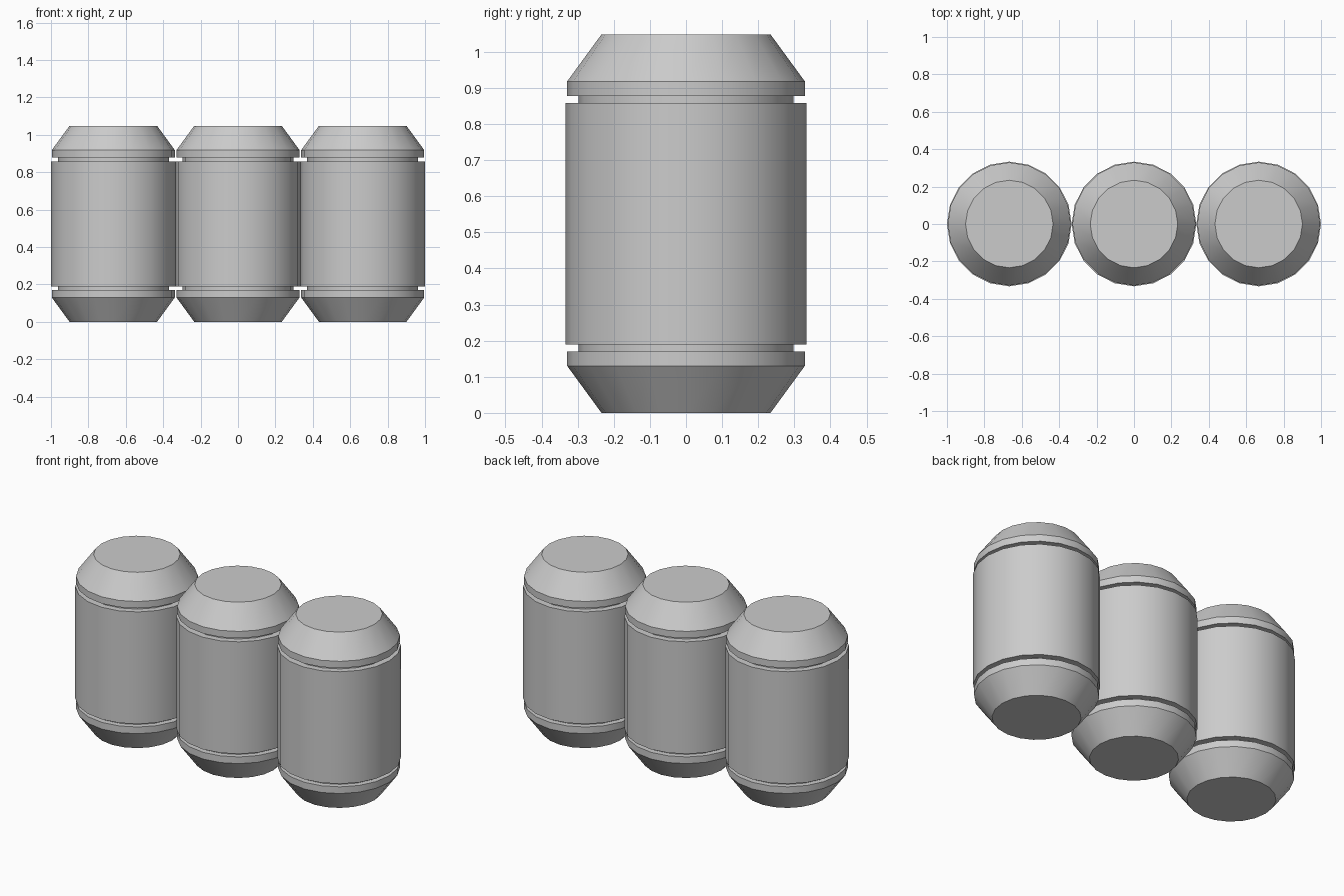
import bpy, bmesh, math

if "Cube" in bpy.data.objects:
    bpy.data.objects.remove(bpy.data.objects["Cube"])

SIDES = 20
R = 1 / 3
TOP = 1.048

# Lower half of the barrel outline (radius, height): cap, rim, groove, body
lower = [(0.234, 0), (0.329, 0.13), (0.329, 0.17), (0.297, 0.17), (0.297, 0.19), (R, 0.19)]
profile = lower + [(r, TOP - z) for r, z in reversed(lower)]


def barrel(name, x):
    bm = bmesh.new()
    rings = []
    for r, z in profile:
        rings.append([bm.verts.new((r * math.cos(2 * math.pi * i / SIDES),
                                    r * math.sin(2 * math.pi * i / SIDES), z))
                      for i in range(SIDES)])
    # Walls between neighbouring rings
    for a, b in zip(rings, rings[1:]):
        for i in range(SIDES):
            j = (i + 1) % SIDES
            bm.faces.new((a[i], a[j], b[j], b[i]))
    # Flat ends
    bm.faces.new(rings[0][::-1])
    bm.faces.new(rings[-1])
    mesh = bpy.data.meshes.new(name)
    bm.to_mesh(mesh)
    bm.free()
    ob = bpy.data.objects.new(name, mesh)
    ob.location.x = x
    bpy.context.collection.objects.link(ob)
    bpy.ops.object.select_all(action='DESELECT')
    ob.select_set(True)
    bpy.context.view_layer.objects.active = ob
    bpy.ops.object.shade_smooth_by_angle(angle=math.radians(30))


# Three barrels in a row, just touching
for label, x in (("left", -2 * R), ("middle", 0), ("right", 2 * R)):
    barrel(label + "_barrel", x)
